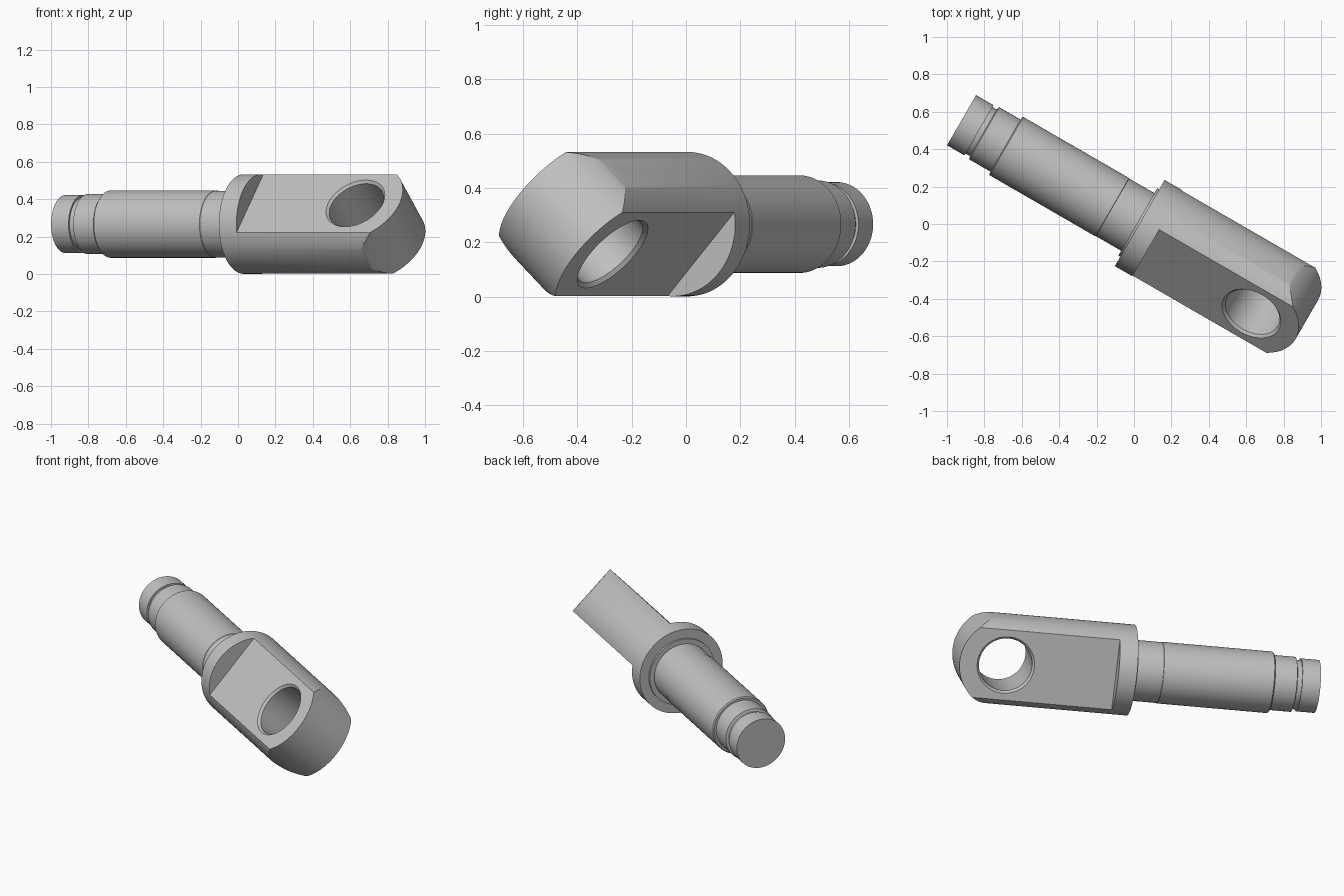
import bpy
import bmesh
from math import radians, cos, sin, pi
from mathutils import Matrix

cube = bpy.data.objects.get("Cube")
if cube:
    bpy.data.objects.remove(cube, do_unlink=True)

# Local frame: X along the pin, Z across the flats
FRAME = (Matrix.Translation((-0.922, 0.555, 0.267))
         @ Matrix.Rotation(radians(-30), 4, 'Z')
         @ Matrix.Rotation(radians(47.4), 4, 'X'))
HEAD_R = 0.266
FLAT = 0.1635
EYE_X = 1.859
END_R = 0.2725

steel = bpy.data.materials.new("grey steel")
steel.use_nodes = True
grey = (0.53, 0.53, 0.53, 1)
steel.diffuse_color = grey
steel.node_tree.nodes["Principled BSDF"].inputs["Base Color"].default_value = grey


def add_object(name, bm):
    bmesh.ops.recalc_face_normals(bm, faces=bm.faces)
    mesh = bpy.data.meshes.new(name)
    bm.to_mesh(mesh)
    bm.free()
    mesh.materials.append(steel)
    obj = bpy.data.objects.new(name, mesh)
    bpy.context.collection.objects.link(obj)
    obj.matrix_world = FRAME
    return obj


def lathe(name, profile, matrix=Matrix(), steps=96):
    """Solid of revolution about X from (x, radius) pairs, with capped ends."""
    bm = bmesh.new()
    rings = [[bm.verts.new((x, r * cos(2 * pi * i / steps), r * sin(2 * pi * i / steps)))
              for i in range(steps)] for x, r in profile]
    for a, b in zip(rings, rings[1:]):
        for i in range(steps):
            j = (i + 1) % steps
            bm.faces.new((a[i], a[j], b[j], b[i]))
    bm.faces.new(rings[0])
    bm.faces.new(rings[-1])
    bm.transform(matrix)
    return add_object(name, bm)


def prism(name, outline, z0, z1):
    """Outline in local XY, extruded from z0 to z1."""
    bm = bmesh.new()
    face = bm.faces.new([bm.verts.new((x, y, z0)) for x, y in outline])
    ext = bmesh.ops.extrude_face_region(bm, geom=[face])
    moved = [g for g in ext["geom"] if isinstance(g, bmesh.types.BMVert)]
    bmesh.ops.translate(bm, verts=moved, vec=(0, 0, z1 - z0))
    return add_object(name, bm)


def activate(obj):
    bpy.ops.object.select_all(action='DESELECT')
    obj.select_set(True)
    bpy.context.view_layer.objects.active = obj


def cut(obj, tool, operation='DIFFERENCE'):
    activate(obj)
    mod = obj.modifiers.new("cut", 'BOOLEAN')
    mod.operation = operation
    mod.solver = 'EXACT'
    mod.object = tool
    bpy.ops.object.modifier_apply(modifier=mod.name)
    bpy.data.objects.remove(tool, do_unlink=True)


# Stepped shank with retaining groove and shoulder boss
shank = lathe("shank", [
    (0, 0.155), (0.108, 0.155), (0.108, 0.144), (0.135, 0.144), (0.14, 0.161),
    (0.272, 0.161), (0.272, 0.174), (0.278, 0.18), (0.93, 0.18), (0.932, 0.178),
    (1.088, 0.178), (1.088, 0.208), (1.15, 0.208)])

# Head: round bar trimmed to a rounded end
head = lathe("eye_head", [(1.1, HEAD_R), (2.3, HEAD_R)])
arc = [(EYE_X + END_R * cos(a), END_R * sin(a))
       for a in (pi * (i / 64 - 0.5) for i in range(65))]
cut(head, prism("end_tool", [(1.0, -END_R)] + arc + [(1.0, END_R)], -0.4, 0.4), 'INTERSECT')

# Two opposite flats
for side in (-1, 1):
    block = [(1.208, -0.5), (2.5, -0.5), (2.5, 0.5), (1.208, 0.5)]
    cut(head, prism("flat_tool", block, *sorted((side * FLAT, side * 0.5))))

# Cross hole with chamfered rims
across = Matrix.Translation((EYE_X, 0, 0)) @ Matrix.Rotation(radians(-90), 4, 'Y')
bore = [(-0.3, 0.169), (-FLAT, 0.169), (-FLAT + 0.014, 0.156),
        (FLAT - 0.014, 0.156), (FLAT, 0.169), (0.3, 0.169)]
cut(head, lathe("bore_tool", bore, across))

for obj in (shank, head):
    activate(obj)
    bpy.ops.object.shade_smooth_by_angle(angle=radians(25))
